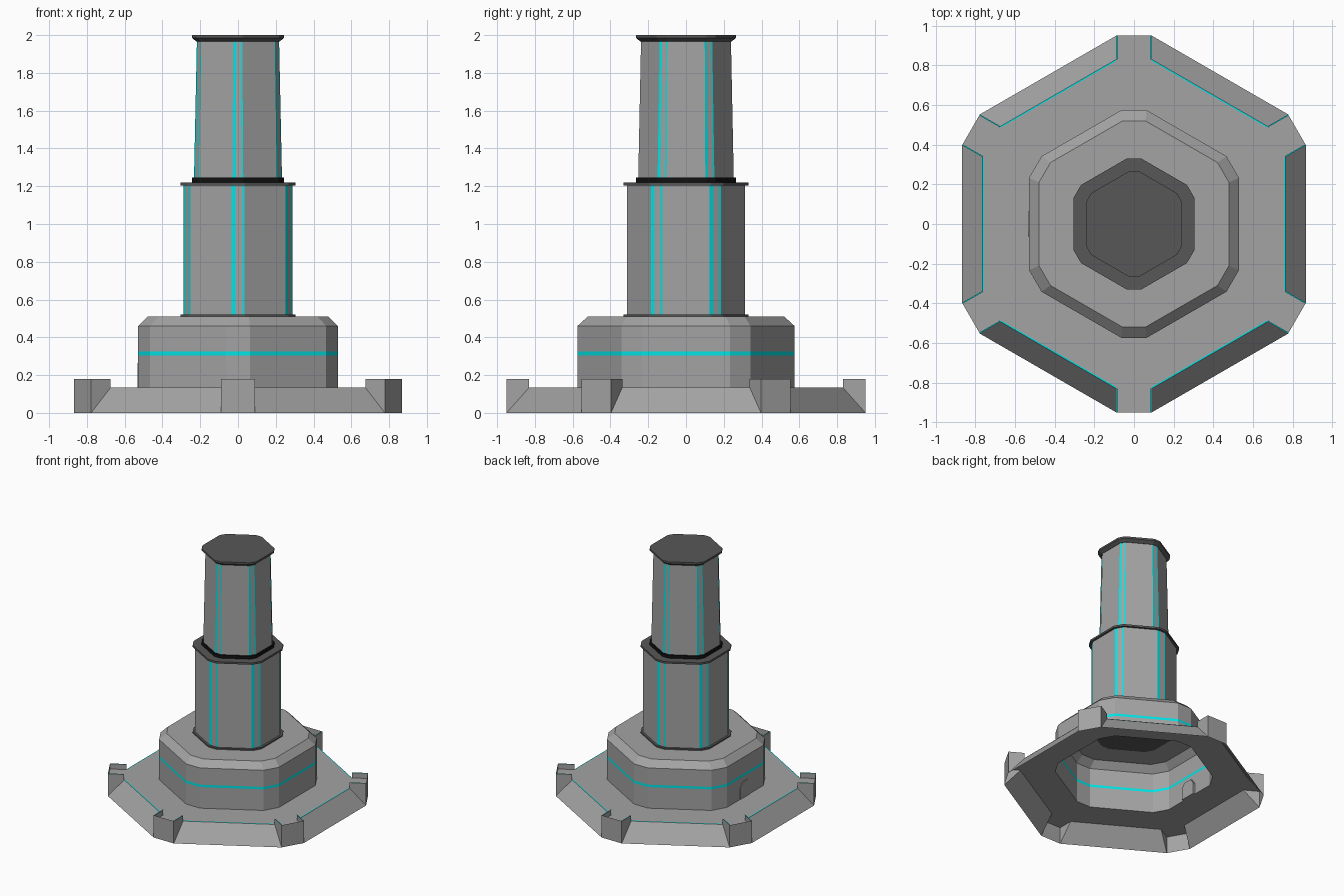
import bpy
import math

cube = bpy.data.objects.get("Cube")
if cube:
    bpy.data.objects.remove(cube)


def material(name, rgb):
    m = bpy.data.materials.new(name)
    m.use_nodes = True
    col = (*rgb, 1.0)
    m.diffuse_color = col
    bsdf = m.node_tree.nodes["Principled BSDF"]
    bsdf.inputs["Base Color"].default_value = col
    bsdf.inputs["Roughness"].default_value = 0.7
    return m


GREY = material("grey_metal", (0.37, 0.37, 0.37))
DARK = material("dark_grey", (0.095, 0.095, 0.095))
BLACK = material("black", (0.006, 0.006, 0.006))
CYAN = material("cyan_glow", (0.0, 0.78, 0.80))


def make(name, verts, faces, mats, indices=None):
    mesh = bpy.data.meshes.new(name)
    mesh.from_pydata(verts, [], faces)
    for m in mats:
        mesh.materials.append(m)
    for poly, i in zip(mesh.polygons, indices or []):
        poly.material_index = i
    mesh.update()
    ob = bpy.data.objects.new(name, mesh)
    bpy.context.collection.objects.link(ob)
    return ob


def corner_point(k, t, a, z):
    """Point near hexagon corner k: a outward, t sideways (counter-clockwise)."""
    ang = math.radians(30 + 60 * k)
    c, s = math.cos(ang), math.sin(ang)
    return (a * c - t * s, a * s + t * c, z)


def ring(a, offsets, z):
    return [corner_point(k, t, a, z) for k in range(6) for t in offsets]


def loft(name, rings, mats, rule=None, bottom=True, top=True):
    """Skin stacked rings; rule(band, column) picks the material index."""
    n = len(rings[0])
    verts = [p for r in rings for p in r]
    faces, idx = [], []
    for b in range(len(rings) - 1):
        for i in range(n):
            j = (i + 1) % n
            faces.append((b * n + i, b * n + j, (b + 1) * n + j, (b + 1) * n + i))
            idx.append(rule(b, i) if rule else 0)
    if bottom:
        faces.append(tuple(reversed(range(n))))
        idx.append(0)
    if top:
        faces.append(tuple(range((len(rings) - 1) * n, len(rings) * n)))
        idx.append(0)
    return make(name, verts, faces, mats, idx)


def quads(name, items, mat):
    verts = [p for q in items for p in q]
    faces = [tuple(range(4 * i, 4 * i + 4)) for i in range(len(items))]
    return make(name, verts, faces, [mat])


# Platform dimensions
W, OUT, IN = 0.09, 0.95, 0.83
FLOOR, POST = 0.135, 0.18
P = corner_point

# Sloped skirt, corner guard walls and thin glowing trim (open below)
skirt, guards, trim = [], [], []
for k in range(6):
    n = k + 1
    skirt.append([P(k, W, OUT, 0), P(n, -W, OUT, 0),
                  P(n, -W, IN, FLOOR), P(k, W, IN, FLOOR)])
    guards.append([P(k, -W, OUT, 0), P(k, W, OUT, 0),
                   P(k, W, OUT, POST), P(k, -W, OUT, POST)])
    side = [(OUT, 0), (IN, FLOOR), (IN, POST), (OUT, POST)]
    guards.append([P(k, W, a, z) for a, z in side])
    guards.append([P(k, -W, a, z) for a, z in reversed(side)])
    trim.append([P(k, W, IN, FLOOR + 0.002), P(n, -W, IN, FLOOR + 0.002),
                 P(n, -W, IN - 0.008, FLOOR + 0.002), P(k, W, IN - 0.008, FLOOR + 0.002)])
    for s in (-1, 1):
        q = [P(k, s * W, IN, POST), P(k, s * W, OUT, POST),
             P(k, s * (W - 0.006), OUT, POST), P(k, s * (W - 0.006), IN, POST)]
        trim.append(q if s < 0 else q[::-1])
for q in trim:
    # Keep every trim plate facing up
    (ax, ay, _), (bx, by, _), (cx, cy, _) = q[:3]
    if (bx - ax) * (cy - ay) - (by - ay) * (cx - ax) < 0:
        q.reverse()
quads("platform_skirt", skirt, GREY)
quads("corner_guards", guards, GREY)
quads("platform_trim", trim, CYAN)

# Platform floor with a central opening under the base block
outer = [corner_point(k, t, a, FLOOR) for k in range(6)
         for t, a in ((-W, IN), (-W, OUT), (W, OUT), (W, IN))]
inner = ring(0.575, (-0.0625, -0.03, 0.03, 0.0625), FLOOR)
loft("platform_floor", [outer, inner], [GREY], bottom=False, top=False)

# Base block with a glowing band and bevelled top
c = 0.0625
levels = [(0.575, c, FLOOR), (0.575, c, 0.305), (0.575, c, 0.325),
          (0.575, c, 0.46), (0.52, 0.058, 0.51)]
loft("base_block", [ring(a, (-w, w), z) for a, w, z in levels], [GREY, CYAN],
     lambda b, i: 1 if b == 1 else 0, bottom=False)

# Small door with clipped top corners
profile = [(-0.065, FLOOR), (0.065, FLOOR), (0.065, 0.225),
           (0.035, 0.265), (-0.035, 0.265), (-0.065, 0.225)]
front = [(-0.533, y, z) for y, z in profile]
back = [(-0.512, y, z) for y, z in profile]
sides = [(i, 6 + i, 6 + (i + 1) % 6, (i + 1) % 6) for i in range(6)]
make("door", front + back,
     [tuple(reversed(range(6))), tuple(range(6, 12))] + sides, [GREY])


# Tower sections, with two glowing strips on every clipped corner
def tower(name, levels):
    rings = [ring(a, (-w, -w * 0.38, w * 0.66, w), z) for a, w, z in levels]
    loft(name, rings, [GREY, CYAN], lambda b, i: 1 if i % 4 in (0, 2) else 0)


tower("lower_tower", [(0.312, 0.035, 0.515), (0.312, 0.035, 1.21)])
tower("upper_tower", [(0.253, 0.028, 1.235), (0.238, 0.023, 1.97)])


# Flanges, joint ring and cap
def collar(name, levels, mat):
    loft(name, [ring(a, (-w, w), z) for a, w, z in levels], [mat])


collar("lower_flange", [(0.33, 0.037, 0.508), (0.33, 0.037, 0.52)], DARK)
collar("middle_flange", [(0.33, 0.037, 1.205), (0.33, 0.037, 1.22)], DARK)
collar("joint_ring", [(0.265, 0.027, 1.219), (0.265, 0.027, 1.245)], BLACK)
collar("tower_cap", [(0.24, 0.023, 1.965), (0.265, 0.027, 1.985),
                     (0.265, 0.027, 2.0)], DARK)
